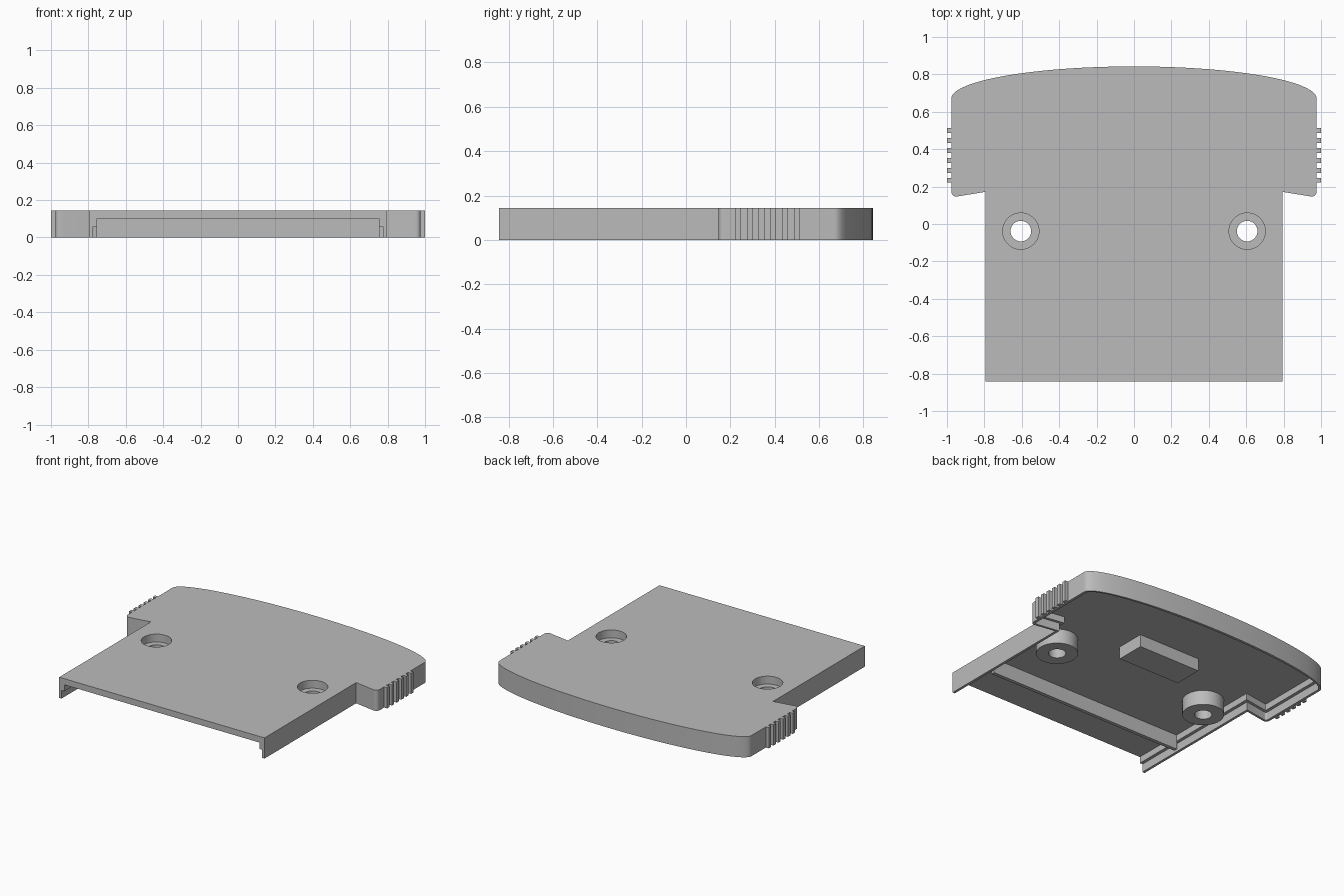
import bpy, bmesh
from math import cos, sin, pi

cube = bpy.data.objects.get("Cube")
if cube:
    bpy.data.objects.remove(cube)

HEIGHT, CEILING, STEP = 0.145, 0.102, 0.057
FRONT = -0.8425

plastic = bpy.data.materials.new("grey plastic")
plastic.use_nodes = True
plastic.diffuse_color = (0.5, 0.5, 0.5, 1)
plastic.node_tree.nodes["Principled BSDF"].inputs["Base Color"].default_value = (0.5, 0.5, 0.5, 1)


def prism(name, outline, low, high):
    """Extrude a flat outline between two heights."""
    bm = bmesh.new()
    face = bm.faces.new([bm.verts.new((x, y, low)) for x, y in outline])
    grown = bmesh.ops.extrude_face_region(bm, geom=[face])["geom"]
    top = [v for v in grown if isinstance(v, bmesh.types.BMVert)]
    bmesh.ops.translate(bm, verts=top, vec=(0, 0, high - low))
    bmesh.ops.recalc_face_normals(bm, faces=bm.faces)
    mesh = bpy.data.meshes.new(name)
    bm.to_mesh(mesh)
    bm.free()
    mesh.materials.append(plastic)
    obj = bpy.data.objects.new(name, mesh)
    bpy.context.collection.objects.link(obj)
    return obj


def box(name, x0, x1, y0, y1, low, high):
    return prism(name, [(x0, y0), (x1, y0), (x1, y1), (x0, y1)], low, high)


def disc(name, x, y, radius, low, high, sides=48):
    ring = [(x + radius * cos(2 * pi * i / sides), y + radius * sin(2 * pi * i / sides))
            for i in range(sides)]
    return prism(name, ring, low, high)


def activate(obj):
    bpy.ops.object.select_all(action="DESELECT")
    obj.select_set(True)
    bpy.context.view_layer.objects.active = obj


def cut(obj, cutter):
    mod = obj.modifiers.new("cut", "BOOLEAN")
    mod.operation = "DIFFERENCE"
    mod.solver = "EXACT"
    mod.object = cutter
    activate(obj)
    bpy.ops.object.modifier_apply(modifier=mod.name)


def shell_outline(inset, front):
    """Narrow body, shouldered grip with rounded corners and a bowed back."""
    d = inset
    half = [(0.795 - d, front), (0.795 - d, 0.172 + d)]
    cx, cy, r = 0.977 - d, 0.143 + d, max(0.035 - d, 0.006)
    for i in range(7):                      # rounded shoulder corner
        t = i / 6
        a, b, c = (1 - t) ** 2, 2 * t * (1 - t), t * t
        half.append((a * (cx - r) + (b + c) * cx,
                     a * (cy + r * 0.13) + b * cy + c * (cy + r)))
    steps = 40
    for i in range(steps):                  # bowed back, up to the middle
        t = pi / 2 * i / steps
        half.append(((0.977 - d) * cos(t), 0.67 + (0.1725 - d) * sin(t)))
    mirrored = [(-x, y) for x, y in reversed(half)]
    return half + [(0, 0.8425 - d)] + mirrored


# Shell: hollowed from below, with a thinner lip and an open front
shell = prism("shell", shell_outline(0, FRONT), 0, HEIGHT)
cutters = [prism("hollow_cutter", shell_outline(0.04, -1), -0.1, CEILING),
           prism("lip_cutter", shell_outline(0.018, -1), -0.1, STEP)]
for cutter in cutters:
    cut(shell, cutter)

# Screw bosses with counterbored holes through the shell
parts = [shell]
for side, label in ((1, "left"), (-1, "right")):
    x, y = side * 0.605, -0.038
    boss = disc(label + "_screw_boss", x, y, 0.133, 0, 0.12)
    bore = disc("bore_cutter", x, y, 0.097, 0.09, 0.3)
    hole = disc("hole_cutter", x, y, 0.055, -0.1, 0.2)
    for obj in (shell, boss):
        cut(obj, bore)
        cut(obj, hole)
    cutters += [bore, hole]
    parts.append(boss)

    # Finger grip ridges
    for i in range(6):
        mid = 0.234 + 0.053 * i
        inner, outer = sorted((side * 0.965, side * 1.0))
        box(f"{label}_grip_ridge_{i + 1}", inner, outer, mid - 0.013, mid + 0.013, 0, HEIGHT)

# Inside cross rib and support block
box("cross_rib", -0.757, 0.757, -0.505, -0.48, 0, CEILING + 0.01)
box("support_block", -0.24, 0.24, 0.145, 0.35, 0.015, CEILING + 0.01)

for cutter in cutters:
    bpy.data.objects.remove(cutter)
for obj in parts:
    activate(obj)
    bpy.ops.object.shade_smooth_by_angle(angle=pi / 6)
